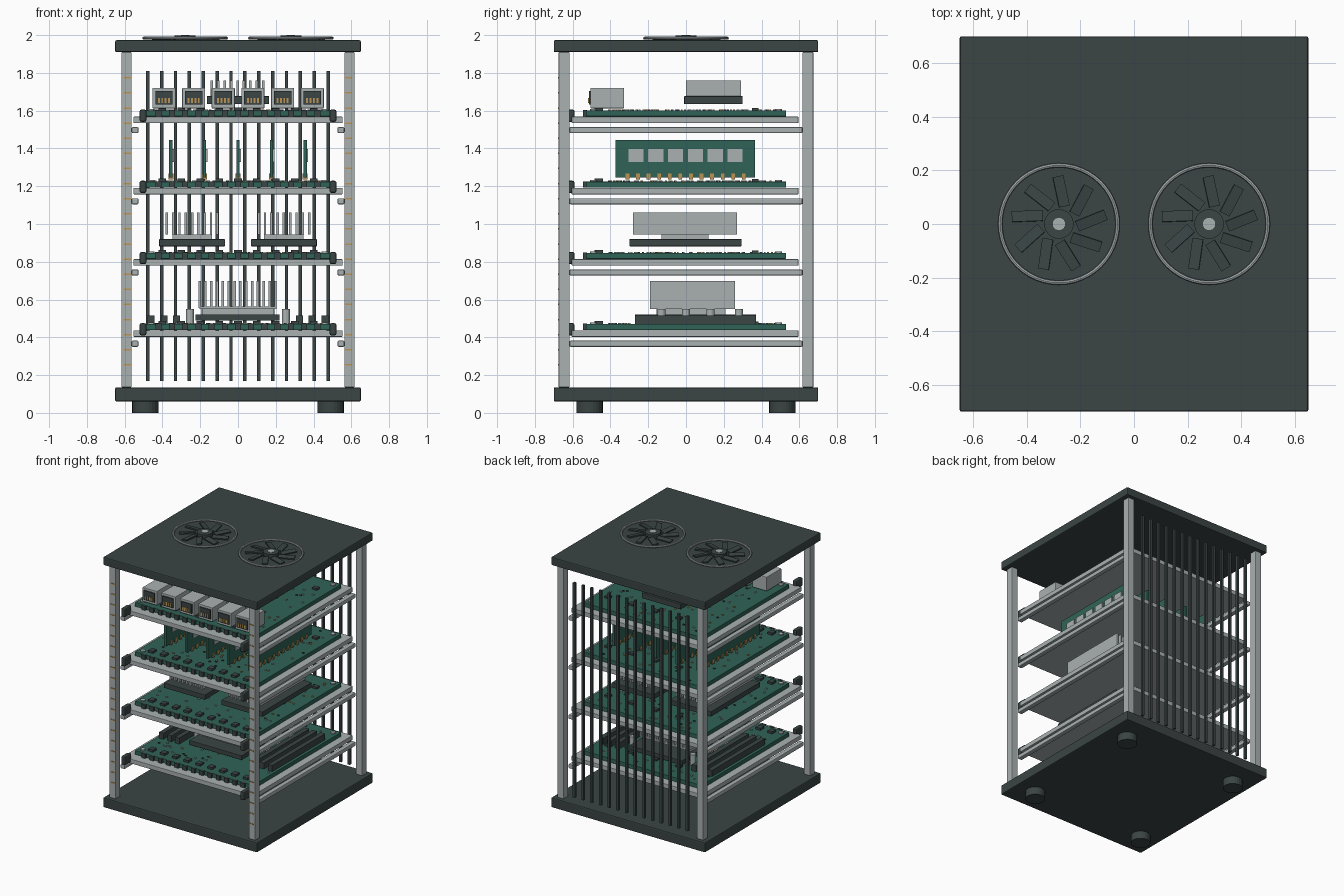
import bpy, bmesh, math, random
from mathutils import Matrix

if "Cube" in bpy.data.objects:
    bpy.data.objects.remove(bpy.data.objects["Cube"])

random.seed(4)


def material(name, rgb):
    m = bpy.data.materials.new(name)
    m.diffuse_color = (*rgb, 1)
    m.use_nodes = True
    m.node_tree.nodes["Principled BSDF"].inputs["Base Color"].default_value = m.diffuse_color
    return m


DARK = material("dark slate", (0.043, 0.058, 0.058))
GREY = material("light grey", (0.40, 0.44, 0.44))
GREEN = material("board green", (0.03, 0.125, 0.095))
GOLD = material("gold", (0.50, 0.30, 0.09))


def finish(name, bm, mat, bevel=0):
    me = bpy.data.meshes.new(name)
    bm.to_mesh(me)
    bm.free()
    me.materials.append(mat)
    ob = bpy.data.objects.new(name, me)
    bpy.context.collection.objects.link(ob)
    if bevel:
        mod = ob.modifiers.new("bevel", 'BEVEL')
        mod.width, mod.segments = bevel, 2
    return ob


def boxes(name, mat, items, bevel=0):
    """Each item is (x0, x1, y0, y1, z0, z1)."""
    bm = bmesh.new()
    for x0, x1, y0, y1, z0, z1 in items:
        mtx = Matrix.Translation(((x0 + x1) / 2, (y0 + y1) / 2, (z0 + z1) / 2))
        mtx = mtx @ Matrix.Diagonal((x1 - x0, y1 - y0, z1 - z0, 1))
        bmesh.ops.create_cube(bm, size=1, matrix=mtx)
    return finish(name, bm, mat, bevel)


def cylinders(name, mat, items, sides=24):
    """Each item is (x, y, z0, z1, radius)."""
    bm = bmesh.new()
    for x, y, z0, z1, r in items:
        bmesh.ops.create_cone(bm, cap_ends=True, segments=sides, radius1=r, radius2=r,
                              depth=z1 - z0, matrix=Matrix.Translation((x, y, (z0 + z1) / 2)))
    return finish(name, bm, mat)


def fins(name, x0, x1, y0, y1, z0, z1, n, w=0.013):
    step = (x1 - x0 - w) / (n - 1)
    return boxes(name, GREY, [(x0 + i * step, x0 + i * step + w, y0, y1, z0, z1) for i in range(n)])


# Casing: plates, feet, corner posts
boxes("base_plate", DARK, [(-.65, .65, -.70, .70, .06, .135)], .007)
boxes("top_plate", DARK, [(-.65, .65, -.70, .70, 1.91, 1.973)], .007)
cylinders("feet", DARK, [(sx * .49, sy * .51, 0, .06, .07) for sx in (-1, 1) for sy in (-1, 1)])
boxes("corner_posts", GREY, [(sx * .59 - .027, sx * .59 + .027, sy * .645 - .029, sy * .645 + .029, .135, 1.91)
                             for sx in (-1, 1) for sy in (-1, 1)], .004)
boxes("post_marks", GOLD, [(sx * .585 - .018, sx * .585 + .018, -.678, -.673, z, z + .008)
                           for sx in (-1, 1) for z in [.25 + i * .08 for i in range(20)]])

# Rear grille bars
boxes("rear_bars", DARK, [(x - .009, x + .009, .655, .673, .17, 1.81)
                          for x in [-.478 + i * .0735 for i in range(14)]])

# Top fans
for side, cx in (("left", -.28), ("right", .28)):
    bpy.ops.mesh.primitive_torus_add(location=(cx, 0, 1.984), major_radius=.219, minor_radius=.008,
                                     major_segments=48, minor_segments=8)
    ring = bpy.context.object
    ring.name = "fan_ring_" + side
    ring.data.materials.append(GREY)
    bpy.ops.object.shade_smooth_by_angle()
    cylinders("fan_hub_" + side, DARK, [(cx, 0, 1.97, 1.997, .055)])
    cylinders("fan_cap_" + side, GREY, [(cx, 0, 1.99, 2.0, .023)])
    bm = bmesh.new()
    for i in range(9):
        a = math.radians(86 + i * 40)
        mtx = (Matrix.Translation((cx + .122 * math.cos(a), .122 * math.sin(a), 1.981))
               @ Matrix.Rotation(a + math.radians(16), 4, 'Z') @ Matrix.Rotation(.15, 4, 'X')
               @ Matrix.Diagonal((.115, .04, .009, 1)))
        bmesh.ops.create_cube(bm, size=1, matrix=mtx)
    finish("fan_blades_" + side, bm, DARK)

# Four shelves: tray, rails, circuit board, latches, small parts
for k in range(4):
    n = str(k + 1)
    zc = .42 + k * .377
    top = zc + .05
    boxes("tray_" + n, GREY, [(-.553, .553, -.605, .595, zc - .017, zc + .017)], .003)
    boxes("side_rails_" + n, GREY, [(sx * .545 - .018, sx * .545 + .018, -.617, .617, zc - .07, zc - .038)
                                    for sx in (-1, 1)], .006)
    boxes("board_" + n, GREEN, [(-.50, .50, -.53, .53, zc + .019, top)], .002)
    boxes("latches_" + n, DARK, [(sx * .503 - .018, sx * .503 + .018, -.672, -.59, zc - .01, zc + .055)
                                 for sx in (-1, 1)], .01)
    cylinders("board_screws_" + n, GREY, [(sx * .46, sy * .49, top, top + .008, .018)
                                          for sx in (-1, 1) for sy in (-1, 1)], 12)
    # Row of chips along the front edge, and a few at the back
    xs = [-.40 + i * .1 for i in range(9)]
    boxes("edge_chips_" + n, DARK, [(x - .02, x + .02, -.485, -.44, top, top + .016) for x in xs]
          + [(x - .02, x + .02, .35, .385, top, top + .014) for x in xs[::2]])
    boxes("edge_contacts_" + n, DARK, [(x - .016, x + .016, -.545, -.525, zc + .018, top + .002)
                                       for x in [-.42 + i * .07 for i in range(13)]])
    # Scattered surface parts
    dots = {DARK: [], GREY: [], GOLD: []}
    for i in range(110):
        x, y = random.uniform(-.47, .47), random.uniform(-.41, .50)
        dots[random.choice((DARK, GREY, GREY, GOLD))].append((x - .007, x + .007, y - .005, y + .005,
                                                              top, top + .006))
    for m, items in dots.items():
        boxes("surface_parts_" + m.name.replace(" ", "_") + "_" + n, m, items)

# Shelf 1: main board with socket, heat sink, memory slots and capacitors
boxes("socket", DARK, [(-.225, .22, -.27, .37, .488, .522)], .003)
boxes("sink_base_1", GREY, [(-.19, .19, -.155, .21, .522, .55), (-.205, .205, -.19, .26, .55, .562)])
fins("sink_fins_1", -.21, .205, -.19, .26, .556, .697, 14)
boxes("memory_slots", DARK, [(s * x - .018, s * x + .018, -.27, .37, .47, .516)
                             for s in (-1, 1) for x in (.325, .39, .46)])
cylinders("capacitors", GREY, [(s * .255, y, .47, .55, .021) for s in (-1, 1) for y in (-.13, 0, .13, .28)], 12)

# Shelf 2: two large processors with finned coolers
for s, side in ((-1, "left"), (1, "right")):
    c = s * .243
    boxes("processor_" + side, DARK, [(c - .174, c + .174, -.3, .295, .882, .92)], .003)
    boxes("processor_lid_" + side, GREY, [(c - .105, c + .105, -.13, .12, .92, .945)])
    fins("cooler_fins_" + side, c - .14, c + .14, -.28, .27, .945, 1.06, 9)

# Shelf 3: upright memory cards with chips and contacts
cards = [-.355 + i * .1775 for i in range(5)]
boxes("memory_cards", GREEN, [(x - .009, x + .009, -.372, .366, 1.245, 1.444) for x in cards])
boxes("memory_chips", GREY, [(x + .009, x + .016, y - .04, y + .04, 1.327, 1.396)
                             for x in cards for y in [-.265 + i * .105 for i in range(6)]])
boxes("memory_contacts", GOLD, [(x - .013, x + .013, y - .01, y + .01, 1.235, 1.268)
                                for x in cards for y in [-.31 + i * .056 for i in range(12)]])

# Shelf 4: network sockets with gold pins, plus a cooled chip
ports = [-.392 + i * .157 for i in range(6)]
boxes("network_jacks", GREY, [(x - .061, x + .061, -.506, -.328, 1.612, 1.72) for x in ports], .004)
boxes("jack_openings", DARK, [(x - .046, x + .046, -.514, -.505, 1.632, 1.703) for x in ports])
boxes("jack_pins", GOLD, [(x + d - .005, x + d + .005, -.518, -.513, 1.64, 1.667)
                          for x in ports for d in (-.027, -.009, .009, .027)])
boxes("switch_chip", DARK, [(-.165, .165, -.01, .30, 1.635, 1.677)], .003)
fins("switch_fins", -.145, .14, 0, .29, 1.677, 1.76, 9)
